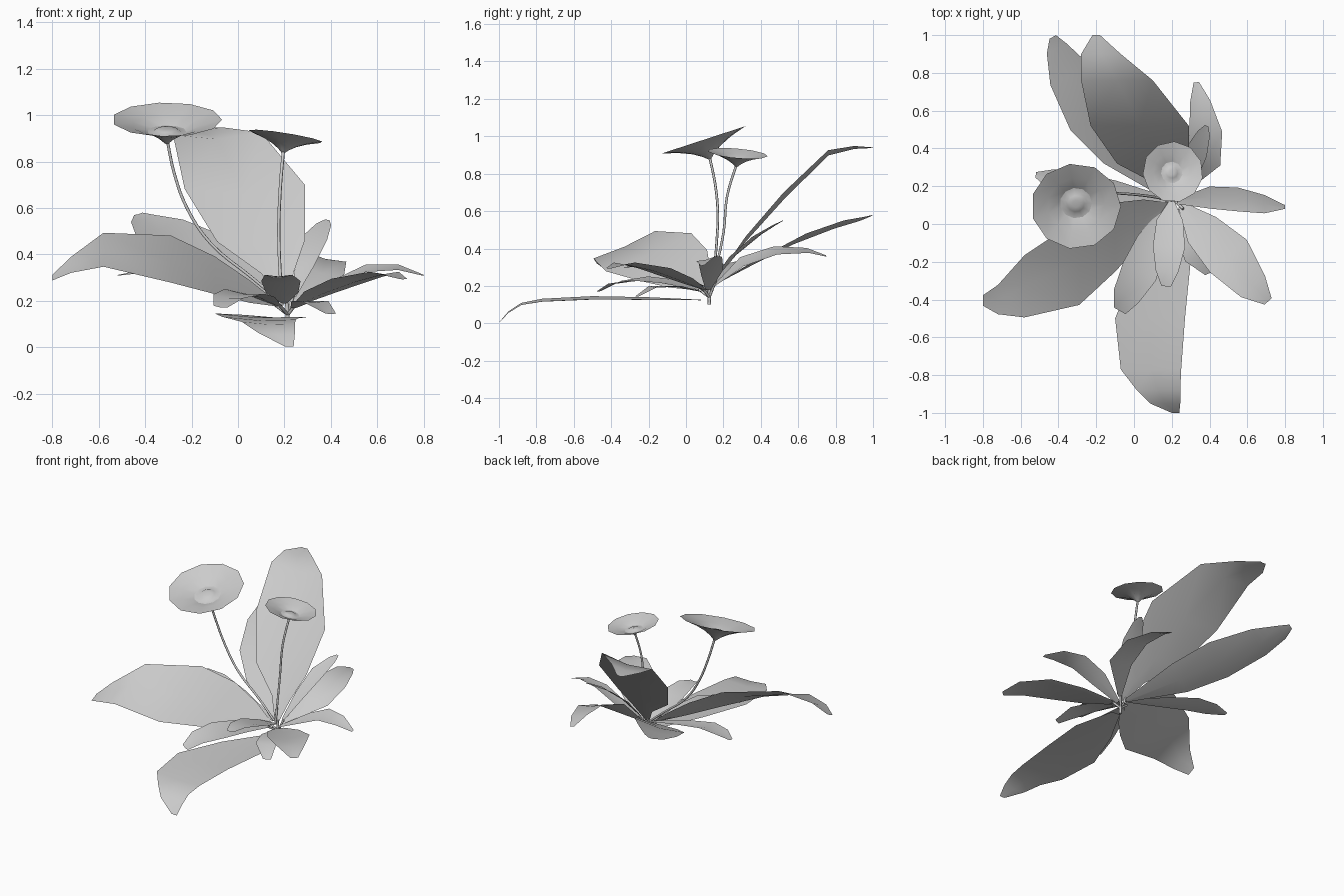
import bpy, bmesh, math
from mathutils import Vector


def finish(name, bm):
    me = bpy.data.meshes.new(name)
    bmesh.ops.remove_doubles(bm, verts=bm.verts, dist=0.0005)
    bm.to_mesh(me)
    bm.free()
    for p in me.polygons:
        p.use_smooth = True
    ob = bpy.data.objects.new(name, me)
    bpy.context.collection.objects.link(ob)
    return ob


def leaf(name, rows, side=None, cup=0.12):
    """Blade from rows of (x, y, z, half width); side is the crosswise direction."""
    pts = [Vector(r[:3]) for r in rows]
    if side is None:
        d = pts[-1] - pts[0]
        side = (d.y, -d.x, 0)
    side = Vector(side).normalized()
    bm = bmesh.new()
    grid = []
    for p, r in zip(pts, rows):
        w = r[3]
        mid = p - Vector((0, 0, cup * w))
        grid.append([bm.verts.new(c) for c in (p - side * w, mid, p + side * w)])
    for a, b in zip(grid, grid[1:]):
        for i in range(2):
            bm.faces.new((a[i], a[i + 1], b[i + 1], b[i]))
    return finish(name, bm)


def flower(name, base, normal, profile, sides):
    """Trumpet bloom: the profile spun about its own axis."""
    bm = bmesh.new()
    rings = [[bm.verts.new((r * math.cos(2 * math.pi * i / sides),
                            r * math.sin(2 * math.pi * i / sides), h))
              for i in range(sides)] for r, h in profile]
    for a, b in zip(rings, rings[1:]):
        for i in range(sides):
            j = (i + 1) % sides
            bm.faces.new((a[i], a[j], b[j], b[i]))
    ob = finish(name, bm)
    ob.location = base
    ob.rotation_euler = Vector(normal).to_track_quat('Z', 'Y').to_euler()


def stem(name, pts, radius):
    cu = bpy.data.curves.new(name, 'CURVE')
    cu.dimensions = '3D'
    cu.bevel_depth = radius
    cu.bevel_resolution = 1
    cu.resolution_u = 4
    cu.use_fill_caps = True
    sp = cu.splines.new('BEZIER')
    sp.bezier_points.add(len(pts) - 1)
    for b, p in zip(sp.bezier_points, pts):
        b.co = p
        b.handle_left_type = b.handle_right_type = 'AUTO'
    ob = bpy.data.objects.new(name, cu)
    bpy.context.collection.objects.link(ob)


# Large leaves
leaf("tall_back_leaf", [(.2, .13, .2, .015), (.17, .22, .32, .07), (.1, .32, .46, .19),
     (.03, .52, .69, .26), (-.09, .76, .92, .19), (-.175, .9, .945, .105), (-.2, 1, .94, .02)], (1, 0, .03))
leaf("back_left_leaf", [(.18, .14, .2, .015), (-.05, .38, .34, .13), (-.2, .57, .44, .16),
     (-.34, .79, .52, .12), (-.41, .93, .555, .06), (-.43, .99, .575, .02)], (.85, .45, .25))
leaf("front_leaf", [(.21, .08, .125, .03), (.16, -.2, .134, .14), (.085, -.5, .138, .185),
     (.09, -.77, .125, .16), (.13, -.88, .105, .115), (.165, -.95, .06, .08),
     (.22, -1, .003, .02)], (-1, 0, .04), .06)
leaf("front_left_leaf", [(.18, .1, .18, .015), (.05, .02, .24, .12), (-.1, -.07, .31, .2),
     (-.29, -.2, .38, .25), (-.58, -.33, .42, .18), (-.72, -.4, .355, .085),
     (-.8, -.405, .3, .03)], (0, .9, .4), .06)

# Medium leaves
leaf("back_right_leaf", [(.24, .15, .2, .015), (.36, .3, .33, .1), (.38, .48, .39, .09),
     (.35, .65, .39, .055), (.33, .75, .36, .015)], (1, .1, -.25))
leaf("upright_right_leaf", [(.24, .14, .22, .012), (.29, .25, .36, .045), (.33, .38, .47, .06),
     (.37, .48, .53, .035), (.385, .52, .55, .01)], (.9, -.4, -.1))
leaf("right_leaf", [(.23, .12, .18, .015), (.4, .14, .27, .06), (.55, .13, .34, .065),
     (.69, .105, .345, .05), (.8, .09, .31, .01)], (0, -1, -.25))
leaf("front_right_leaf", [(.25, .1, .18, .02), (.36, -.03, .24, .1), (.5, -.17, .295, .13),
     (.63, -.33, .325, .085), (.71, -.41, .295, .025)])
leaf("left_leaf", [(.18, .13, .2, .012), (-.1, .17, .28, .06), (-.3, .2, .325, .075),
     (-.43, .23, .325, .06), (-.52, .26, .31, .015)], (.1, 1, .1))

# Small inner leaves
leaf("small_front_leaf", [(.2, .12, .19, .015), (.19, .02, .235, .07), (.185, -.12, .285, .085),
     (.175, -.25, .312, .06), (.17, -.33, .3, .025)])
leaf("small_front_left_leaf", [(.17, .08, .18, .02), (.09, -.1, .225, .08), (.03, -.25, .24, .1),
     (-.04, -.38, .22, .075), (-.075, -.46, .175, .035)], (-.8, .45, .1))
leaf("small_front_right_leaf", [(.24, .08, .17, .015), (.28, -.05, .2, .055),
     (.33, -.17, .2, .065), (.4, -.26, .145, .025)])

# Blooms with a small raised centre
petal = [(.008, -.008), (.035, .016), (.08, .044), (.15, .074), (.238, .1)]
centre = [(.085, .046), (.06, .046), (.045, .056), (.02, .06), (.001, .06)]
for name, base, normal, s in (
        ("large_bloom", (-.307, .125, .886), (0, -.31, .95), 1),
        ("small_bloom", (.195, .27, .842), (.16, .09, 1), .68)):
    flower(name, base, normal, [(r * s, h * s) for r, h in petal], 11)
    flower(name + "_centre", base, normal, [(r * s, h * s) for r, h in centre], 11)

# Flower stems
stem("large_bloom_stem", [(.18, .13, .2), (.06, .15, .3), (-.12, .165, .45),
     (-.22, .17, .6), (-.275, .155, .75), (-.305, .126, .89)], .007)
stem("small_bloom_stem", [(.19, .13, .18), (.176, .2, .48), (.182, .22, .68), (.196, .27, .85)], .007)

# Short stalks and root stub at the crown
stem("root_stub", [(.215, .125, .1), (.21, .125, .21)], .009)
for i, tip in enumerate([(.26, .08, .2), (.15, .11, .19), (.24, .16, .23), (.18, .07, .18)]):
    stem("stalk_%d" % i, [(.215, .125, .14), tip], .007)
